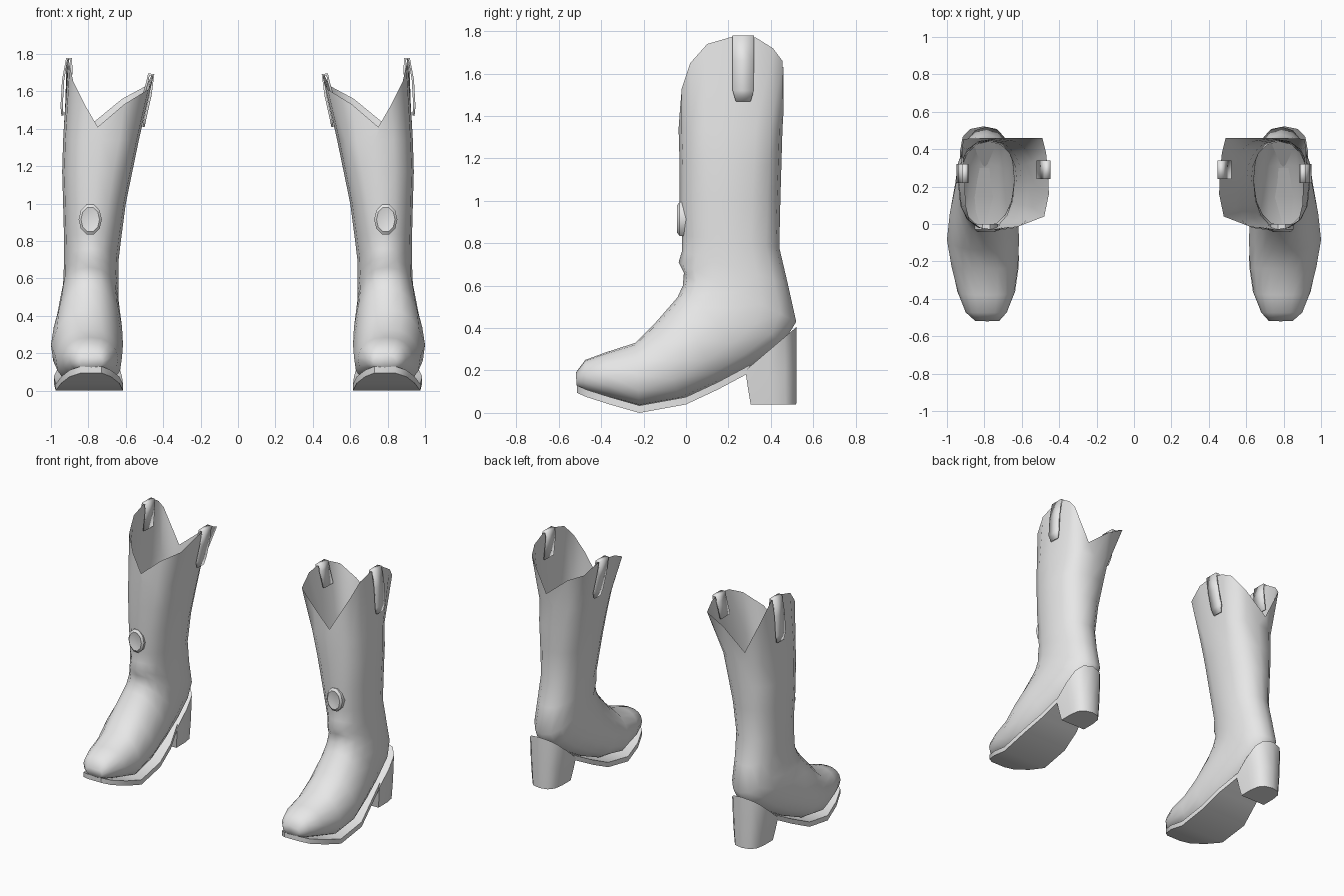
import bpy
import bmesh
from math import cos, sin, pi, radians, copysign

cube = bpy.data.objects.get("Cube")
if cube:
    bpy.data.objects.remove(cube, do_unlink=True)

N = 16

leather = bpy.data.materials.new("pale_grey_leather")
leather.use_nodes = True
GREY = (0.8, 0.8, 0.8, 1)
leather.diffuse_color = GREY
leather.node_tree.nodes["Principled BSDF"].inputs["Base Color"].default_value = GREY


def loft(name, rings, cap_start=True, cap_end=True, closed=True, angle=50, thickness=0):
    """Skin a list of rings, then mirror the part to the other boot."""
    bm = bmesh.new()
    rows = [[bm.verts.new(p) for p in ring] for ring in rings]
    count = len(rows[0])
    for a, b in zip(rows, rows[1:]):
        for i in range(count if closed else count - 1):
            j = (i + 1) % count
            bm.faces.new((a[i], a[j], b[j], b[i]))
    if cap_start:
        bm.faces.new(rows[0][::-1])
    if cap_end:
        bm.faces.new(rows[-1])
    bmesh.ops.recalc_face_normals(bm, faces=bm.faces)
    mesh = bpy.data.meshes.new(name)
    bm.to_mesh(mesh)
    bm.free()
    mesh.materials.append(leather)
    obj = bpy.data.objects.new(name, mesh)
    bpy.context.collection.objects.link(obj)
    bpy.ops.object.select_all(action="DESELECT")
    obj.select_set(True)
    bpy.context.view_layer.objects.active = obj
    bpy.ops.object.shade_smooth_by_angle(angle=radians(angle))
    if thickness:
        solid = obj.modifiers.new("thickness", "SOLIDIFY")
        solid.thickness = thickness
        solid.offset = 0
    mirror = obj.modifiers.new("pair", "MIRROR")
    mirror.use_mirror_merge = False
    return obj


def power(v, e):
    return copysign(abs(v) ** e, v)


def section(front, back, x_in, x_out, e, taper):
    """Rounded cross-section between a front point and a back point (y, z)."""
    ring = []
    for i in range(N):
        a = 2 * pi * i / N
        t = power(cos(a), e)
        w = power(sin(a), e) * (1 - taper * max(t, 0))
        f = (1 + t) / 2
        ring.append(((x_in + x_out) / 2 + w * (x_out - x_in) / 2,
                     back[0] + (front[0] - back[0]) * f,
                     back[1] + (front[1] - back[1]) * f))
    return ring


# Boot upper: toe, vamp, ankle and shaft in one skin
upper = [
    section((-.52, .19), (-.515, .125), .72, .85, .8, 0),
    section((-.475, .25), (-.47, .10), .68, .90, .8, .1),
    section((-.38, .285), (-.36, .07), .64, .94, .8, .15),
    section((-.24, .33), (-.22, .03), .62, .975, .75, .2),
    section((-.14, .43), (-.03, .06), .615, 1.0, .8, .25),
    section((-.04, .545), (.15, .135), .62, .985, .85, .2),
    section((-.015, .60), (.32, .23), .63, .965, .85, .15),
    section((-.01, .66), (.46, .33), .64, .95, .85, .1),
    section((-.035, .71), (.52, .43), .64, .935, .9, .05),
    section((-.02, .76), (.48, .61), .64, .93, .9, 0),
    section((-.02, .84), (.44, .78), .625, .93, .9, 0),
    section((-.03, 1.0), (.445, 1.0), .60, .935, .85, 0),
    section((-.03, 1.17), (.45, 1.17), .565, .94, .8, 0),
    section((-.035, 1.34), (.455, 1.34), .53, .935, .75, 0),
]
# Scalloped rim, from the front notch round the outside to the back notch
upper.append([
    (.75, -.03, 1.41), (.82, -.02, 1.53), (.88, .02, 1.65), (.90, .10, 1.74),
    (.905, .22, 1.775), (.91, .33, 1.77), (.92, .41, 1.72), (.91, .455, 1.66),
    (.79, .46, 1.42), (.62, .46, 1.56), (.49, .46, 1.63), (.47, .38, 1.67),
    (.46, .28, 1.69), (.455, .16, 1.67), (.48, .04, 1.61), (.61, -.01, 1.53)])
loft("boot_upper", upper, cap_end=False, angle=60)

# Sole plate rising through the arch
stations = [(-.515, .095, .73, .84), (-.47, .075, .68, .90), (-.36, .04, .635, .945),
            (-.22, 0, .615, .975), (0, .04, .62, .985), (.15, .11, .64, .95),
            (.30, .19, .69, .92)]
sole = [[(xi, y, z), (xo, y, z), (xo, y, z + .035), (xi, y, z + .035)]
        for y, z, xi, xo in stations]
loft("sole", sole, angle=40)


# Heel block with a rounded back and a top that slopes with the arch
def heel_ring(front, back, half, height):
    pts = [(.805 - half, front), (.805 + half, front)]
    mid = front + (back - front) * .45
    for i in range(7):
        a = pi * i / 6
        pts.append((.805 + half * power(cos(a), .8), mid + (back - mid) * power(sin(a), .8)))
    return [(x, y, height(y)) for x, y in pts]


loft("heel", [
    heel_ring(.305, .52, .10, lambda y: .04),
    heel_ring(.29, .522, .115, lambda y: .13 + (y - .29) * .3),
    heel_ring(.28, .522, .125, lambda y: .20 + (y - .28) * .85),
], angle=45)


# Pull straps folded over the rim
def strap(name, path, y):
    rows = []
    for i, (x, z) in enumerate(path):
        half = .035 if i == len(path) - 1 else .05
        rows.append([(x, y - half, z), (x, y + half, z)])
    loft(name, rows, False, False, closed=False, thickness=.012)


strap("outer_pull_strap", [(.905, 1.58), (.89, 1.71), (.893, 1.775), (.915, 1.775),
                           (.935, 1.66), (.943, 1.52), (.938, 1.47)], .27)
strap("inner_pull_strap", [(.515, 1.54), (.485, 1.65), (.477, 1.69), (.452, 1.69),
                           (.468, 1.58), (.495, 1.46), (.505, 1.41)], .29)


# Oval ornament on the front of the shaft
def oval(scale, y):
    return [(.79 + .062 * scale * cos(2 * pi * i / 10), y,
             .915 + .085 * scale * sin(2 * pi * i / 10)) for i in range(10)]


loft("shaft_ornament", [oval(1, 0), oval(1, -.03), oval(.8, -.042), oval(.45, -.036)], angle=40)
